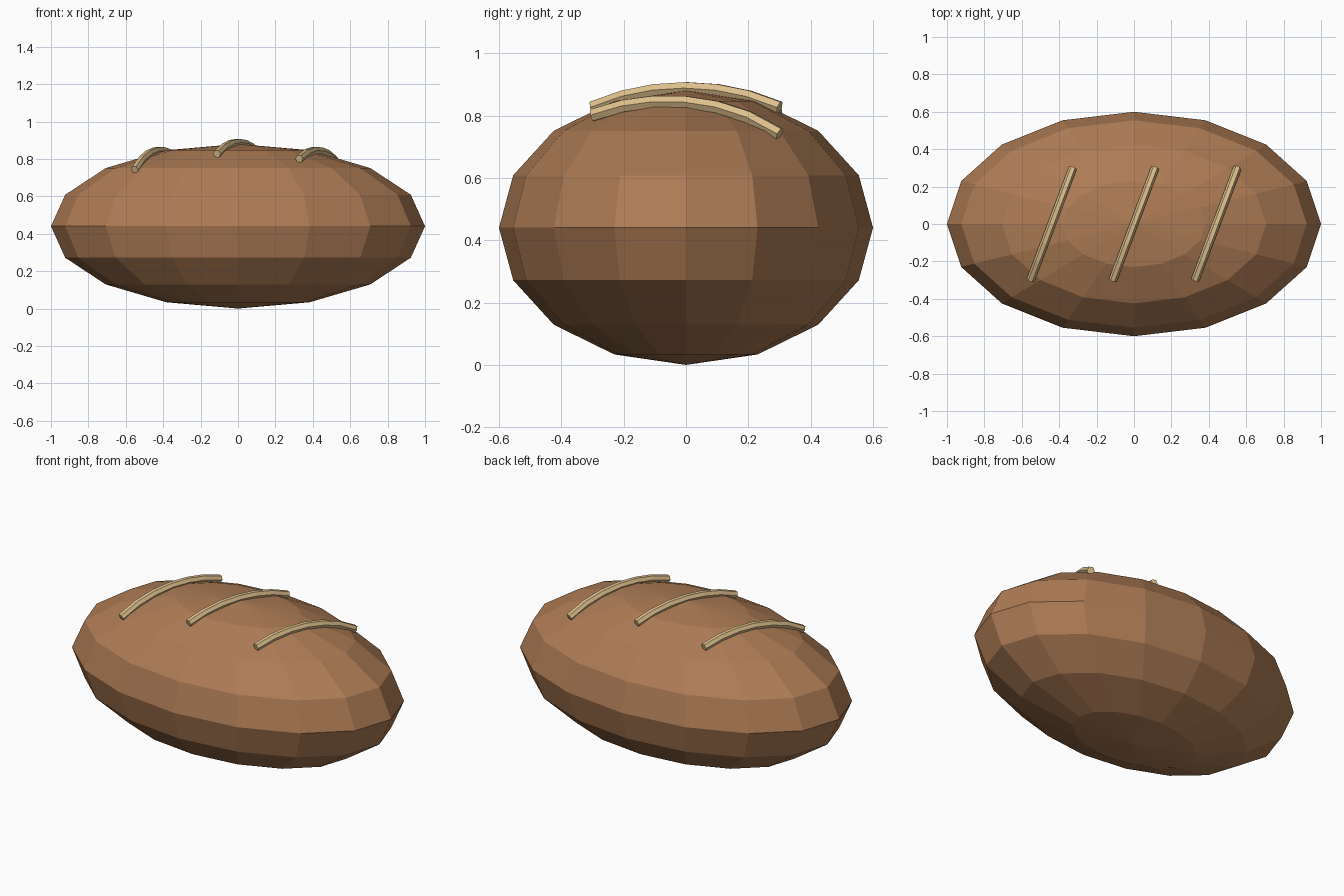
import bpy
import math

if "Cube" in bpy.data.objects:
    bpy.data.objects.remove(bpy.data.objects["Cube"])


def material(name, rgb):
    m = bpy.data.materials.new(name)
    m.diffuse_color = (*rgb, 1)
    m.use_nodes = True
    m.node_tree.nodes["Principled BSDF"].inputs["Base Color"].default_value = m.diffuse_color
    return m


crust = material("crust", (0.42, 0.20, 0.09))
pale = material("pale_crumb", (0.72, 0.52, 0.26))
RX, RY, RZ = 1.0, 0.6, 0.44

# loaf body: low-poly ellipsoid
bpy.ops.mesh.primitive_uv_sphere_add(segments=16, ring_count=8, radius=1, location=(0, 0, RZ))
loaf = bpy.context.object
loaf.name = "loaf"
loaf.scale = (RX, RY, RZ)
bpy.ops.object.transform_apply(location=True, rotation=False, scale=True)
loaf.data.materials.append(crust)


# slanted score strip following the crust
def score(name, cx):
    curve = bpy.data.curves.new(name, 'CURVE')
    curve.dimensions = '3D'
    curve.bevel_depth = 0.022
    curve.bevel_resolution = 1
    curve.use_fill_caps = True
    spline = curve.splines.new('POLY')
    spline.points.add(6)
    for i, p in enumerate(spline.points):
        t = i / 3 - 1
        x, y = cx + 0.113 * t, 0.3 * t
        z = RZ + RZ * math.sqrt(1 - (x / RX) ** 2 - (y / RY) ** 2) + 0.008
        p.co = (x, y, z, 1)
    spline.use_smooth = False
    curve.materials.append(pale)
    ob = bpy.data.objects.new(name, curve)
    bpy.context.collection.objects.link(ob)
    # turn the strip into a mesh
    bpy.ops.object.select_all(action='DESELECT')
    ob.select_set(True)
    bpy.context.view_layer.objects.active = ob
    bpy.ops.object.convert(target='MESH')
    bpy.ops.object.shade_flat()


for label, cx in (("left", -0.44), ("middle", 0.0), ("right", 0.44)):
    score("score_" + label, cx)
